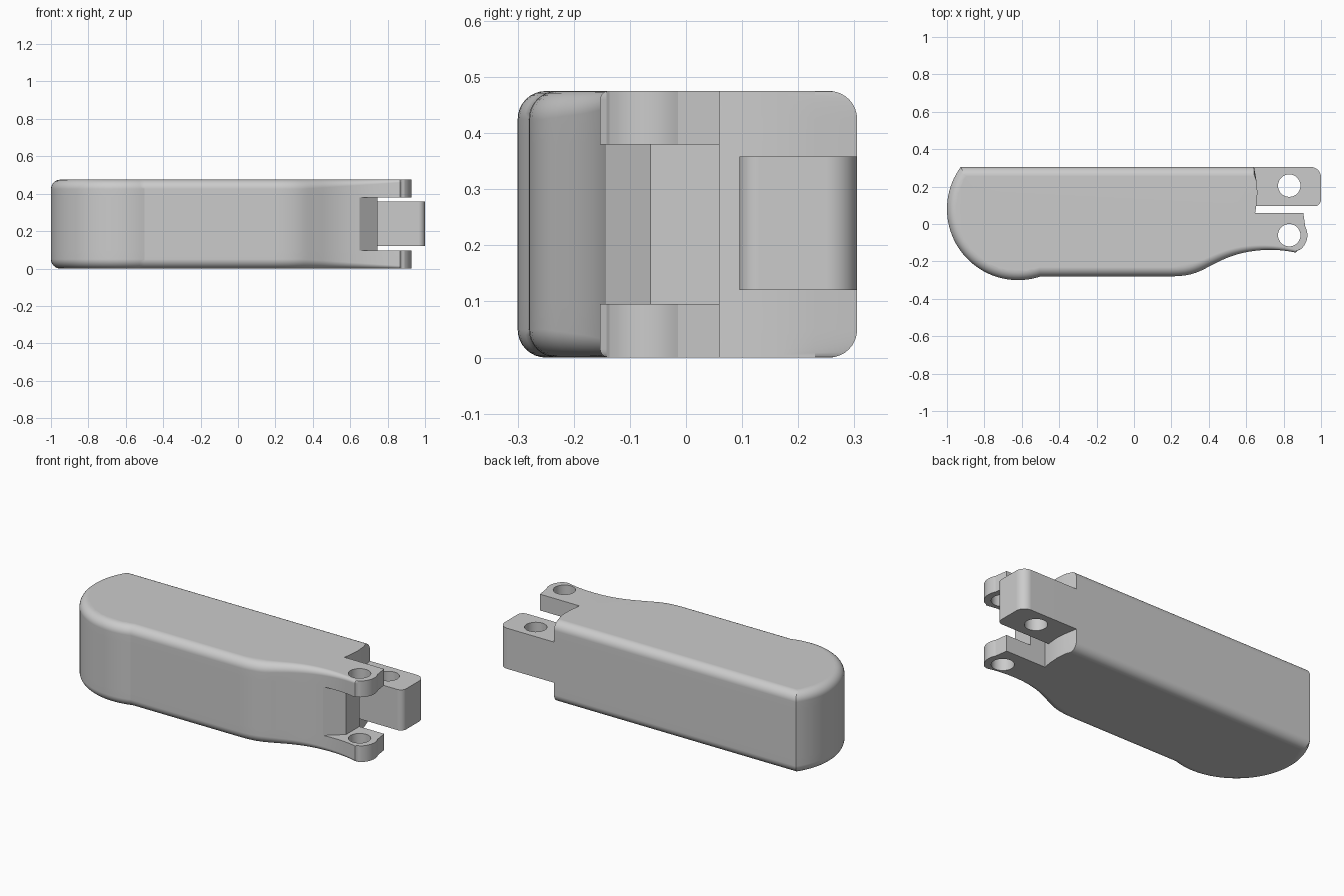
import bpy, bmesh, math
from mathutils import Vector
from mathutils.geometry import interpolate_bezier

if "Cube" in bpy.data.objects:
    bpy.data.objects.remove(bpy.data.objects["Cube"])

TONE = (0.6, 0.6, 0.6, 1)
grey = bpy.data.materials.new("plain grey")
grey.use_nodes = True
grey.diffuse_color = TONE
grey.node_tree.nodes["Principled BSDF"].inputs["Base Color"].default_value = TONE

HEIGHT = 0.475
LUG = 0.095
BACK = 0.305
LIP = -0.153
STEPS = 8


def arc(cx, cy, r, start, end, n):
    angles = [math.radians(start + (end - start) * i / n) for i in range(n + 1)]
    return [(cx + r * math.cos(a), cy + r * math.sin(a)) for a in angles]


def bezier(a, b, c, d, n=10):
    pts = interpolate_bezier(*[Vector((*p, 0)) for p in (a, b, c, d)], n)
    return [(p.x, p.y) for p in pts]


def add_ring(bm, pts, z):
    return [bm.verts.new((x, y, z)) for x, y in pts]


def bridge(bm, low, high):
    for i in range(len(low)):
        bm.faces.new((low[i - 1], low[i], high[i], high[i - 1]))


def cap(bm, *loops):
    """Flat fill between an outer loop and a hole loop."""
    edges = []
    for loop in loops:
        for i in range(len(loop)):
            pair = (loop[i - 1], loop[i])
            edges.append(bm.edges.get(pair) or bm.edges.new(pair))
    bmesh.ops.triangle_fill(bm, edges=edges, use_beauty=True, normal=(0, 0, 1))


def finish(bm, name):
    bmesh.ops.recalc_face_normals(bm, faces=bm.faces)
    mesh = bpy.data.meshes.new(name)
    bm.to_mesh(mesh)
    bm.free()
    mesh.materials.append(grey)
    obj = bpy.data.objects.new(name, mesh)
    bpy.context.collection.objects.link(obj)
    bpy.ops.object.select_all(action='DESELECT')
    bpy.context.view_layer.objects.active = obj
    obj.select_set(True)
    bpy.ops.object.shade_smooth_by_angle(angle=math.radians(16))
    flats = obj.modifiers.new("clean flats", 'WEIGHTED_NORMAL')
    flats.keep_sharp = True


# Outline of the link: end wall, round left end, waisted front, fork lug
wall = [(0.745, 0.06), (0.648, 0.06), (0.656, 0.11), (0.66, 0.17), (0.655, 0.23), (0.642, BACK)]
side = arc(-0.62, 0.08, 0.38, 143.7, 288.5, 40)
side += bezier((0.2, -0.28), (0.33, -0.28), (0.37, -0.24), (0.43, -0.213))
side += bezier((0.43, -0.213), (0.5, -0.175), (0.57, -0.152), (0.65, -0.143))[1:]
slot_start = len(wall) + len(side) - 1
side += bezier((0.65, -0.143), (0.72, -0.134), (0.8, -0.138), (0.865, LIP))[1:]
lug = [(0.875, -0.142)] + arc(0.83, -0.06, 0.097, -52, 28, 14) + [(0.905, 0.06)]
outline = wall + side + lug
filleted = range(len(wall), len(wall) + len(side) - 1)


def fillet_ring(angle):
    """Outline at one step of the rim fillet, which narrows towards the lip."""
    vecs = [Vector(p) for p in outline]
    result = []
    for i, p in enumerate(vecs):
        taper = min(max((p.x - 0.35) / 0.515, 0), 1) if p.y < 0.1 else 0
        radius = 0.05 - 0.035 * taper
        d = radius * (1 - math.sin(angle))
        if i in filleted:
            before = (p - vecs[i - 1]).normalized()
            after = (vecs[i + 1] - p).normalized()
            n1, n2 = Vector((-before.y, before.x)), Vector((-after.y, after.x))
            q = p + (n1 + n2) * (d / (1 + n1.dot(n2)))
        else:
            q = Vector((p.x, min(max(p.y, LIP + d), BACK - d)))
        result.append((q.x, q.y, radius * (1 - math.cos(angle))))
    return result


# Link body: mirrored lower and upper halves, each with a drilled fork lug
body = bmesh.new()
pin = arc(0.83, -0.06, 0.06, 0, 348.75, 31)
middle = []
for flipped in (False, True):
    def level(z):
        return HEIGHT - z if flipped else z

    rings = [[body.verts.new((x, y, level(z))) for x, y, z in fillet_ring(math.pi / 2 * i / STEPS)]
             for i in range(STEPS + 1)]
    rings.append(add_ring(body, outline, level(LUG)))
    for low, high in zip(rings, rings[1:]):
        bridge(body, low, high)
    hole = [add_ring(body, pin, level(z)) for z in (0, LUG)]
    bridge(body, *hole)
    cap(body, rings[0], hole[0])
    # Inner face of the lug
    edge = rings[-1]
    corner = body.verts.new((0.745, -0.063, level(LUG)))
    cap(body, edge[slot_start:] + [edge[0], corner], hole[1])
    middle.append(edge[:slot_start + 1] + [corner])

# Middle band, set back between the lugs to form the slot
bridge(body, *middle)
finish(body, "link_body")

# Drilled tongue at the back of the right end, with rounded outer corners
tongue = bmesh.new()
shape = [(0.642, BACK), (0.642, 0.095)]
shape += arc(0.965, 0.13, 0.035, -90, 0, 8) + arc(0.945, 0.25, 0.055, 0, 90, 8)
outer = [add_ring(tongue, shape, z) for z in (0.12, 0.358)]
inner = [add_ring(tongue, arc(0.83, 0.205, 0.06, 0, 348.75, 31), z) for z in (0.12, 0.358)]
bridge(tongue, *outer)
bridge(tongue, *inner)
for rim, bore in zip(outer, inner):
    cap(tongue, rim, bore)
finish(tongue, "hinge_tongue")
